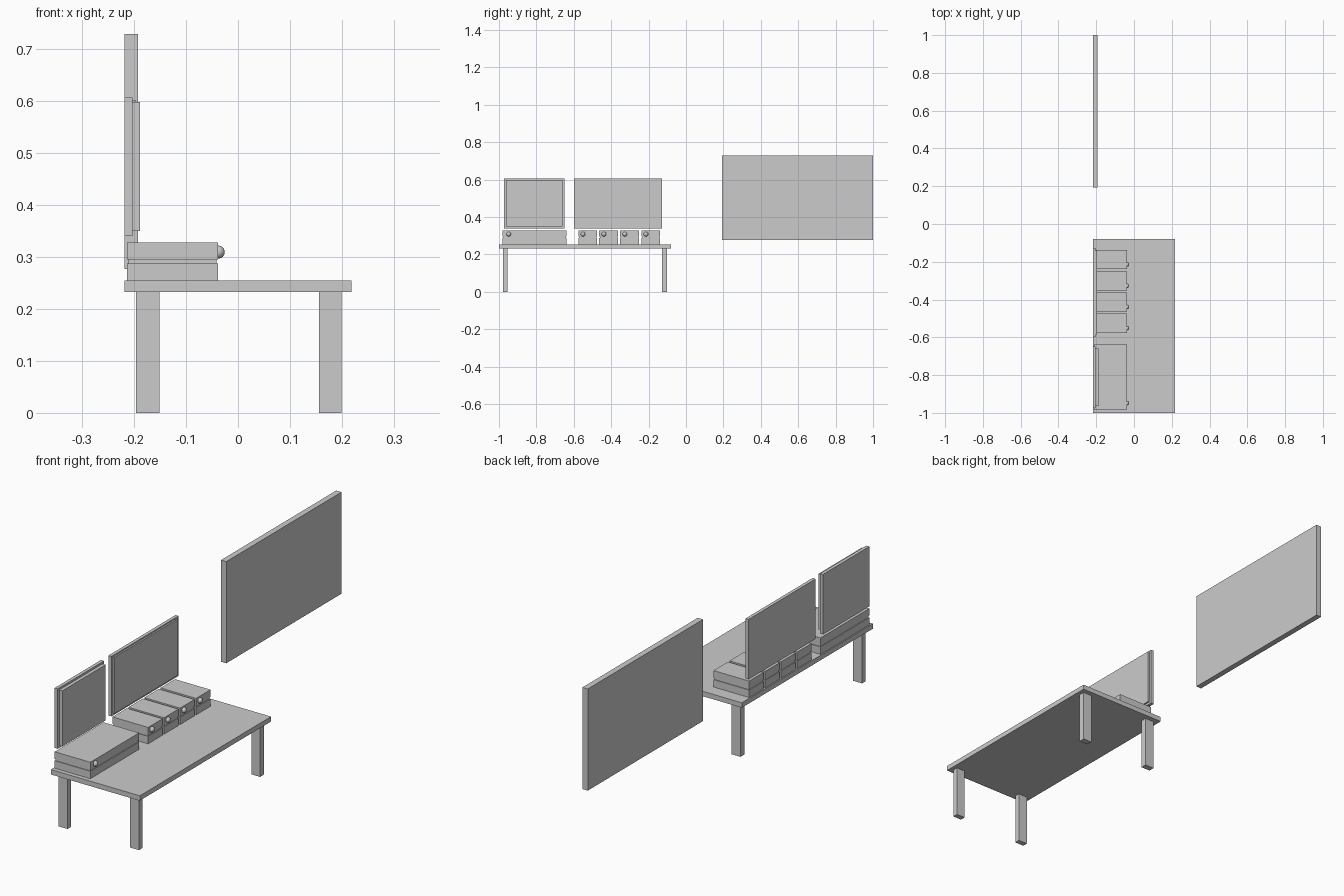
import bpy, bmesh
from mathutils import Matrix, Vector

if "Cube" in bpy.data.objects:
    bpy.data.objects.remove(bpy.data.objects["Cube"])


def box(name, x, y, z):
    """Box from (min, max) ranges on each axis."""
    me = bpy.data.meshes.new(name)
    bm = bmesh.new()
    bmesh.ops.create_cube(bm, size=1)
    for v in bm.verts:
        v.co = Vector([(r[0] + r[1]) / 2 + c * (r[1] - r[0]) for c, r in zip(v.co, (x, y, z))])
    bm.to_mesh(me)
    bm.free()
    ob = bpy.data.objects.new(name, me)
    bpy.context.collection.objects.link(ob)
    return ob


def knob(name, loc, radius):
    me = bpy.data.meshes.new(name)
    bm = bmesh.new()
    bmesh.ops.create_uvsphere(bm, u_segments=24, v_segments=12, radius=radius,
                              matrix=Matrix.Translation(loc))
    for f in bm.faces:
        f.smooth = True
    bm.to_mesh(me)
    bm.free()
    ob = bpy.data.objects.new(name, me)
    bpy.context.collection.objects.link(ob)


# Table
box("table_top", (-0.218, 0.218), (-1.0, -0.08), (0.232, 0.254))
for xn, xr in (("back", (-0.196, -0.151)), ("front", (0.156, 0.199))):
    for yn, yr in (("left", (-0.979, -0.955)), ("right", (-0.129, -0.102))):
        box(f"{xn}_{yn}_leg", xr, yr, (0, 0.232))


# Equipment cases: two stacked slabs with a recessed seam and a round knob
def case(name, y0, y1, knob_y):
    x0, x1 = -0.213, -0.038
    box(name + "_lower", (x0, x1), (y0, y1), (0.254, 0.287))
    box(name + "_seam", (x0 + 0.003, x1 - 0.003), (y0 + 0.003, y1 - 0.003), (0.287, 0.295))
    box(name + "_upper", (x0, x1), (y0, y1), (0.295, 0.327))
    knob(name + "_knob", (x1, knob_y, 0.309), 0.0125)


case("large_case", -0.981, -0.639, -0.948)
for i, y0 in enumerate((-0.576, -0.464, -0.352, -0.239)):
    case(f"small_case_{i + 1}", y0, y0 + 0.101, y0 + 0.025)


# Monitors: rear frame with an inset screen on its front
def monitor(name, y0, y1, screen_x, inset, top):
    box(name + "_frame", (-0.218, -0.203), (y0, y1), (0.340, 0.606))
    box(name + "_screen", (-0.204, screen_x), (y0 + inset, y1 - inset), (0.350, top))


monitor("small_monitor", -0.974, -0.649, -0.188, 0.011, 0.597)
monitor("wide_monitor", -0.598, -0.127, -0.196, 0.012, 0.600)

# Wall board
box("wall_board", (-0.218, -0.192), (0.192, 1.0), (0.277, 0.728))
